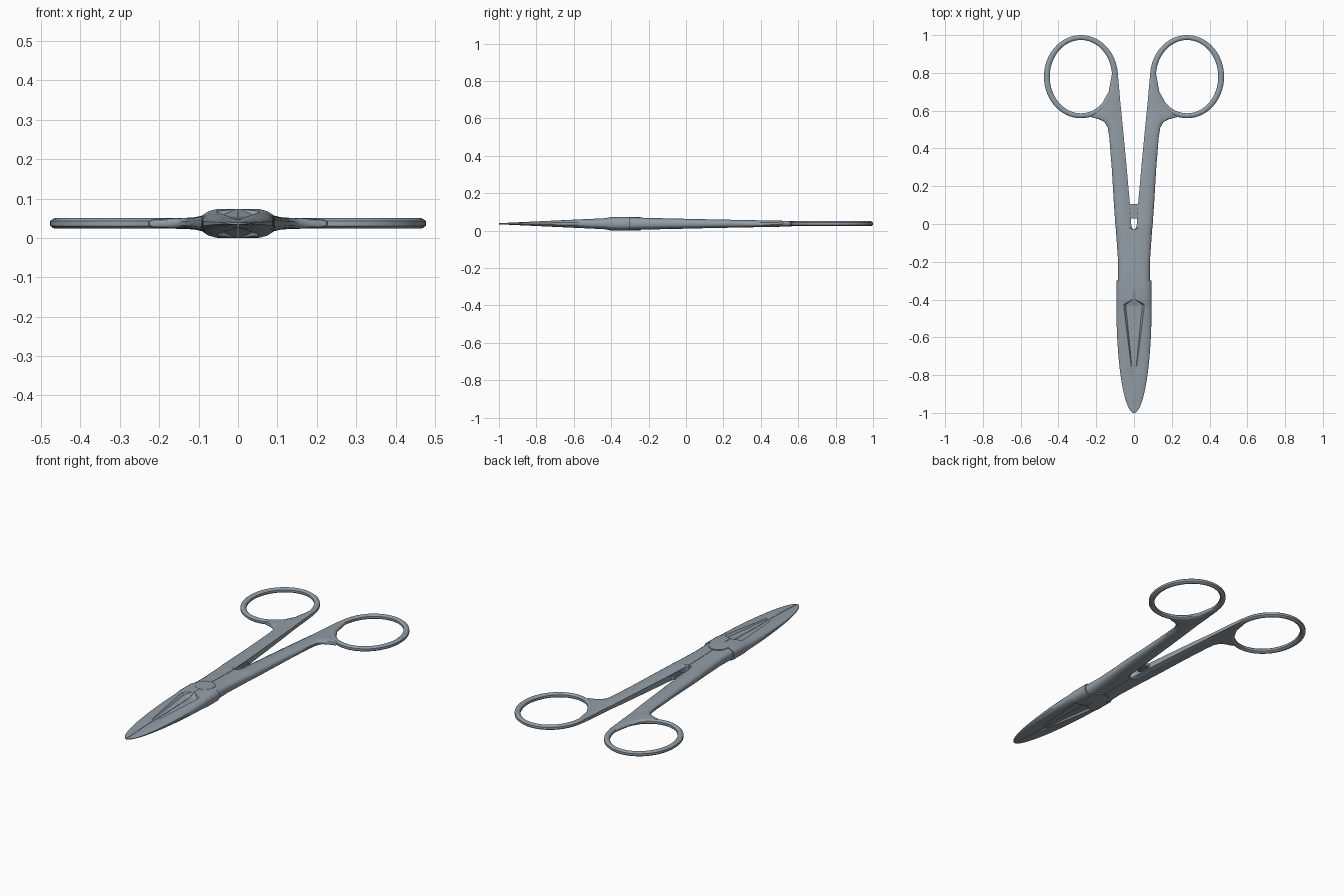
import bpy, bmesh, math

cube = bpy.data.objects.get("Cube")
if cube:
    bpy.data.objects.remove(cube, do_unlink=True)

MID = 0.037  # height of the flat centre plane

steel = bpy.data.materials.new("brushed steel")
steel.use_nodes = True
colour = (0.29, 0.34, 0.38, 1)
steel.diffuse_color = colour
steel.node_tree.nodes["Principled BSDF"].inputs["Base Color"].default_value = colour


def finish(name, bm, mirror=True, angle=35):
    """Turn a bmesh into a steel object, mirrored to the other half."""
    bmesh.ops.recalc_face_normals(bm, faces=bm.faces)
    mesh = bpy.data.meshes.new(name)
    bm.to_mesh(mesh)
    bm.free()
    mesh.materials.append(steel)
    obj = bpy.data.objects.new(name, mesh)
    bpy.context.collection.objects.link(obj)
    bpy.ops.object.select_all(action='DESELECT')
    obj.select_set(True)
    bpy.context.view_layer.objects.active = obj
    bpy.ops.object.shade_smooth_by_angle(angle=math.radians(angle))
    if mirror:
        obj.modifiers.new("Mirror", 'MIRROR').use_mirror_merge = False
    return obj


def loft(name, sections, closed=False):
    """Skin a row of equal-length point loops."""
    bm = bmesh.new()
    loops = [[bm.verts.new(p) for p in s] for s in sections]
    n = len(loops[0])
    pairs = list(zip(loops, loops[1:]))
    if closed:
        pairs.append((loops[-1], loops[0]))
    else:
        bm.faces.new(loops[0])
        bm.faces.new(loops[-1])
    for a, b in pairs:
        for i in range(n):
            j = (i + 1) % n
            bm.faces.new((a[i], a[j], b[j], b[i]))
    return finish(name, bm)


def section(y, xi, xo, h, hi, r, flat=0.0):
    """Half cross-section: inner wall, optional hollow, flat top, rounded rim."""
    w = xo - xi
    top = [(xi, hi), (xi + r * flat + w * 0.02, hi), (xi + r + w * 0.03, h),
           (xi + max(w * 0.6, r + w * 0.04), h), (xi + w * 0.8, h * 0.86),
           (xi + w * 0.94, h * 0.64), (xo, h * 0.32)]
    ring = top + [(x, -z) for x, z in reversed(top)]
    return [(x, y, MID + z) for x, z in ring]


# Blades: elliptical outline, thinning to the tip, hollowed along the seam
SEAM = 0.001
blade = []
for i in range(25):
    t = math.sin(math.radians(88) * (24 - i) / 24)
    h = 0.003 + 0.026 * (1 - t)
    fade = max(0, 1 - t / 0.72)
    blade.append(section(-0.44 - 0.56 * t, SEAM, 0.093 * math.sqrt(1 - t * t), h,
                         h * (1 - 0.4 * min(1, fade * 2)), 0.05 * fade, 0.8))
for y, h in ((-0.425, 0.031), (-0.4, 0.036), (-0.3, 0.036)):
    hollow = 0.05 if y < -0.41 else 0.005
    blade.append(section(y, SEAM, 0.093, h, h * 0.62 if y < -0.41 else h, hollow, 0.8))
loft("blades", blade)

# Shanks: y, inner x, outer x, half thickness; the top hugs the finger hole
shank_rows = [
    (-0.3, SEAM, 0.084, 0.034), (-0.2, SEAM, 0.084, 0.031),
    (-0.03, SEAM, 0.096, 0.027), (-0.02, 0.011, 0.097, 0.027),
    (0, 0.015, 0.099, 0.026), (0.1, 0.021, 0.106, 0.024),
    (0.3, 0.039, 0.118, 0.02), (0.46, 0.054, 0.131, 0.017),
    (0.51, 0.059, 0.139, 0.016), (0.54, 0.062, 0.156, 0.015),
    (0.555, 0.063, 0.186, 0.014), (0.565, 0.064, 0.225, 0.0135),
    (0.59, 0.067, 0.238, 0.0135), (0.61, 0.069, 0.199, 0.0135),
    (0.64, 0.072, 0.168, 0.0135), (0.7, 0.077, 0.134, 0.0135),
    (0.8, 0.086, 0.116, 0.012)]
loft("shanks", [section(y, xi, xo, h, h if xi == SEAM else h * 0.7,
                        0.002 if xi == SEAM else 0.01)
                for y, xi, xo, h in shank_rows])

# Finger rings: oval band with a softened section
CX, CY = 0.281, 0.78
profile = [(0, 0.006), (0.2, 0.011), (0.4, 0.0135), (0.6, 0.0135), (0.8, 0.011), (1, 0.006)]
profile += [(u, -z) for u, z in reversed(profile)]
rings = []
for i in range(64):
    a = math.tau * i / 64
    rings.append([(CX + (0.165 + 0.031 * u) * math.cos(a),
                   CY + (0.194 + 0.026 * u) * math.sin(a), MID + z) for u, z in profile])
loft("finger_rings", rings, closed=True)


def box(name, x0, x1, y0, y1, h):
    corners = [(x0, -h), (x1, -h), (x1, h), (x0, h)]
    return loft(name, [[(x, y, MID + z) for x, z in corners] for y in (y0, y1)])


# Ratchet catch between the shanks, with small locking teeth
box("ratchet_catch", SEAM, 0.03, 0.03, 0.105, 0.009)
for k in range(3):
    y = 0.04 + k * 0.022
    box(f"ratchet_tooth_{k + 1}", SEAM, 0.024, y, y + 0.011, 0.013)

# Pivot screw, almost flush with the box joint
bm = bmesh.new()
bmesh.ops.create_cone(bm, cap_ends=True, segments=24, radius1=0.053, radius2=0.053, depth=0.074)
bmesh.ops.translate(bm, verts=bm.verts, vec=(0, -0.295, MID))
finish("pivot_screw", bm, mirror=False)
